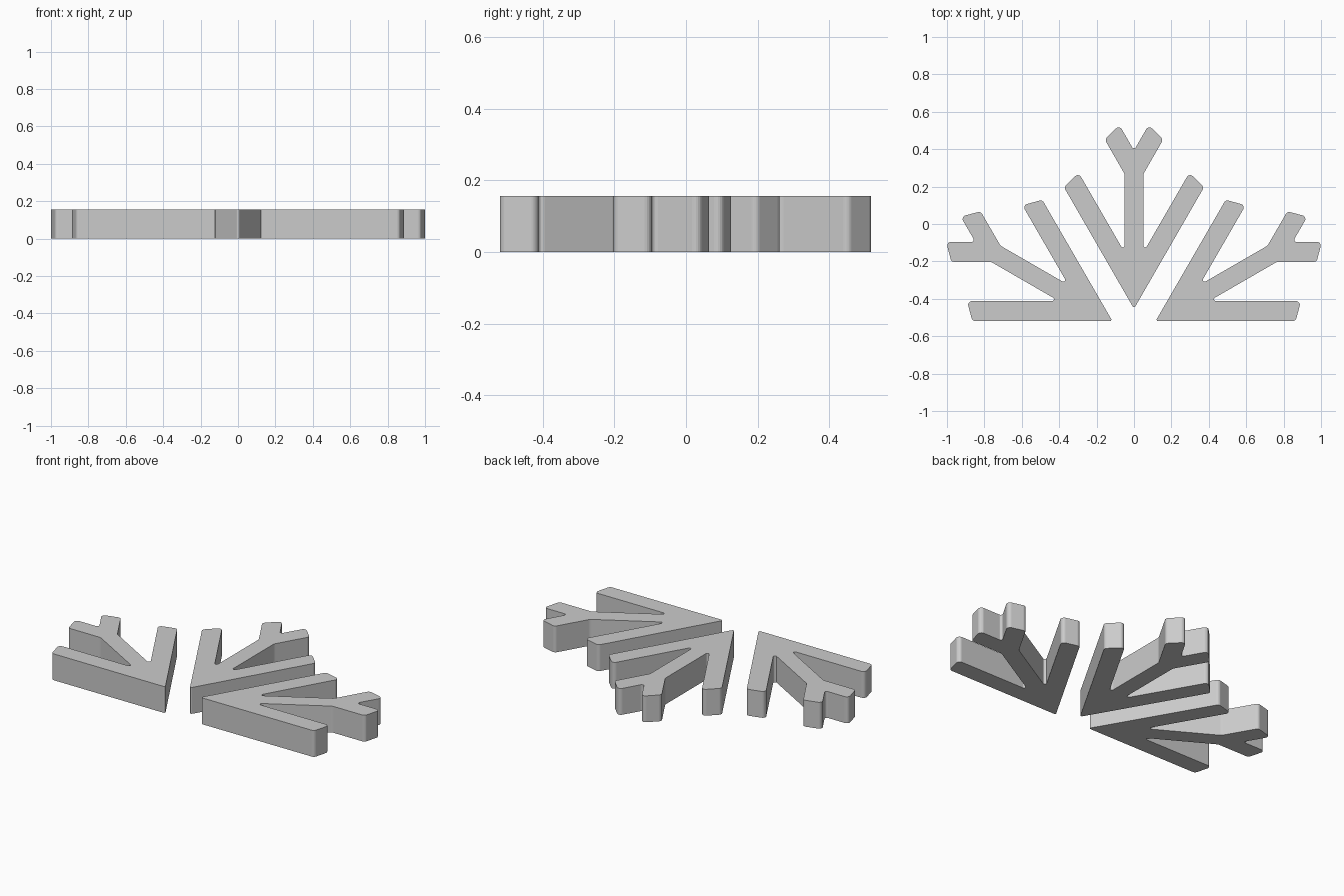
import bpy
import bmesh
import math
from mathutils import Vector, Matrix

cube = bpy.data.objects.get("Cube")
if cube:
    bpy.data.objects.remove(cube, do_unlink=True)

HEIGHT = 0.157
HUB = Vector((0, -0.586))  # point the branches radiate from

grey = bpy.data.materials.new("light_grey")
grey.use_nodes = True
grey.diffuse_color = (0.6, 0.6, 0.6, 1)
grey.node_tree.nodes["Principled BSDF"].inputs["Base Color"].default_value = (0.6, 0.6, 0.6, 1)

# Right half of one branch: x, y, corner radius
HALF = [
    (0.374, 0.196, 0.02),    # side arm end, outer
    (0.296, 0.274, 0.02),    # side arm end, inner
    (0.05, -0.152, 0.01),    # notch beside the stem
    (0.05, 0.267, 0.03),     # stem meets fork
    (0.156, 0.451, 0.02),    # fork end, outer
    (0.078, 0.529, 0.02),    # fork end, inner
]
TIP = (0, -0.453, 0.008)
CROTCH = (0, 0.393, 0.012)


def rounded(corners, steps=6):
    """Outline with each corner replaced by a tangent arc."""
    pts = []
    for i, (x, y, r) in enumerate(corners):
        p = Vector((x, y))
        a = (Vector(corners[i - 1][:2]) - p).normalized()
        b = (Vector(corners[(i + 1) % len(corners)][:2]) - p).normalized()
        half = a.angle(b) / 2
        centre = p + (a + b).normalized() * r / math.sin(half)
        start = p + a * r / math.tan(half) - centre
        end = p + b * r / math.tan(half) - centre
        sweep = math.atan2(start.x * end.y - start.y * end.x, start.dot(end))
        for s in range(steps + 1):
            pts.append(centre + Matrix.Rotation(sweep * s / steps, 2) @ start)
    return pts


mirrored = [(-x, y, r) for x, y, r in reversed(HALF)]
outline = rounded([TIP] + HALF + [CROTCH] + mirrored)


def branch(name, degrees):
    """Extruded branch, turned about the hub."""
    turn = Matrix.Rotation(math.radians(degrees), 2)
    bm = bmesh.new()
    verts = [bm.verts.new((HUB + turn @ (p - HUB)).to_3d()) for p in outline]
    base = bm.faces.new(verts)
    top = bmesh.ops.extrude_face_region(bm, geom=[base], use_keep_orig=True)["geom"]
    bmesh.ops.translate(bm, vec=(0, 0, HEIGHT),
                        verts=[v for v in top if isinstance(v, bmesh.types.BMVert)])
    bmesh.ops.recalc_face_normals(bm, faces=bm.faces)
    mesh = bpy.data.meshes.new(name)
    bm.to_mesh(mesh)
    bm.free()
    mesh.materials.append(grey)
    obj = bpy.data.objects.new(name, mesh)
    bpy.context.collection.objects.link(obj)


for name, degrees in (("left_branch", -60), ("middle_branch", 0), ("right_branch", 60)):
    branch(name, degrees)
